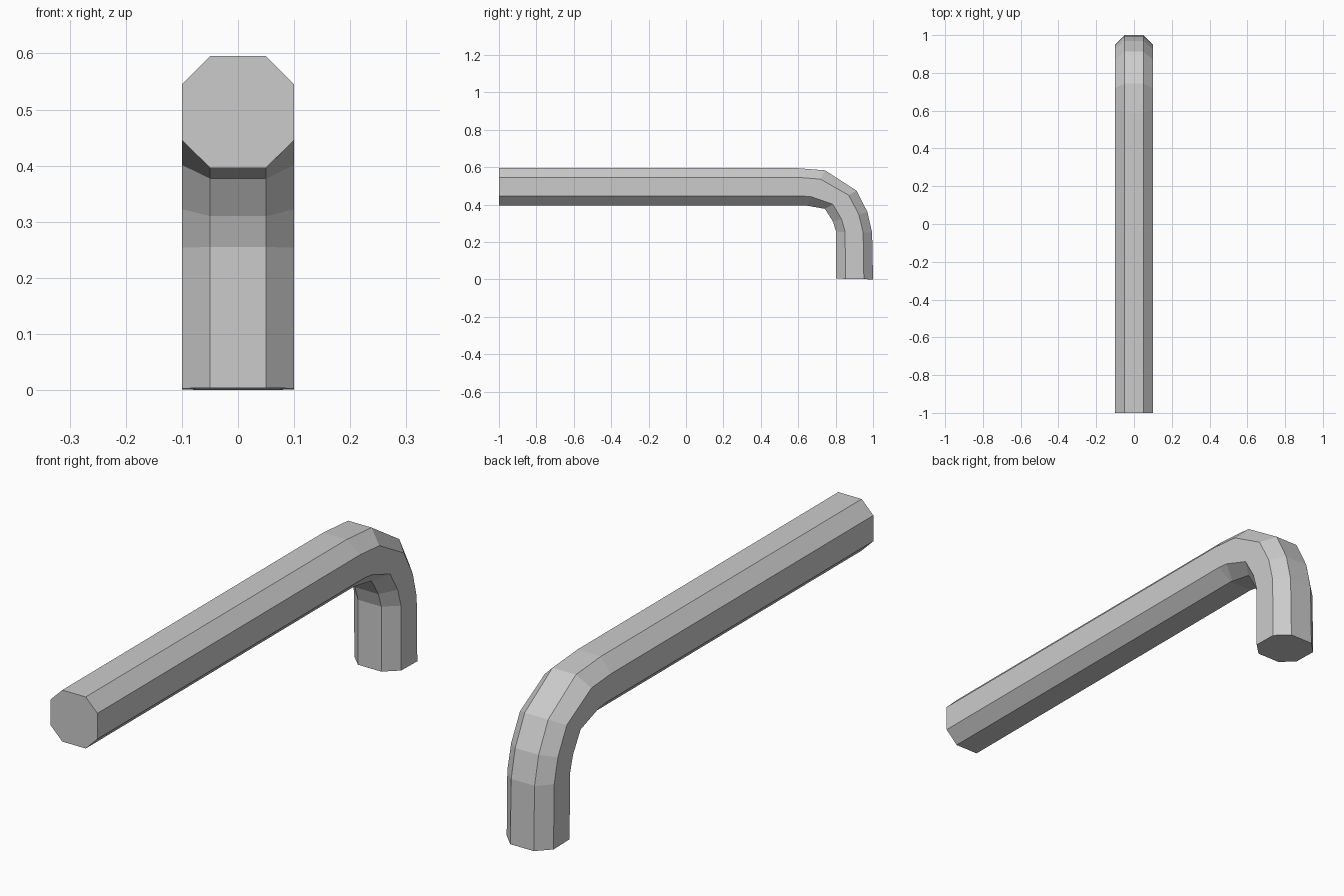
import bpy, bmesh
from mathutils import Vector

if "Cube" in bpy.data.objects:
    bpy.data.objects.remove(bpy.data.objects["Cube"])

# Outer and inner (y, z) points of each ring along the bent bar
RINGS = [
    ((-1.0, 0.595), (-1.0, 0.396)),
    ((0.59, 0.595), (0.638, 0.396)),
    ((0.743, 0.583), (0.648, 0.394)),
    ((0.912, 0.474), (0.743, 0.377)),
    ((0.97, 0.36), (0.785, 0.31)),
    ((0.995, 0.25), (0.803, 0.255)),
    ((1.0, 0.0), (0.803, 0.004)),
]
# Octagonal section: x offset, fraction from outer to inner side
SECTION = [(-0.05, 0), (0.05, 0), (0.1, 0.25), (0.1, 0.75),
           (0.05, 1), (-0.05, 1), (-0.1, 0.75), (-0.1, 0.25)]

bm = bmesh.new()
loops = []
for outer, inner in RINGS:
    a, b = Vector((0, *outer)), Vector((0, *inner))
    loops.append([bm.verts.new(a.lerp(b, t) + Vector((x, 0, 0))) for x, t in SECTION])

# Bar sides
n = len(SECTION)
for r0, r1 in zip(loops, loops[1:]):
    for i in range(n):
        j = (i + 1) % n
        bm.faces.new((r0[i], r0[j], r1[j], r1[i]))

# End caps
bm.faces.new(loops[0])
bm.faces.new(loops[-1])
bmesh.ops.recalc_face_normals(bm, faces=bm.faces)

mesh = bpy.data.meshes.new("hex_key_bar")
bm.to_mesh(mesh)
bm.free()
bar = bpy.data.objects.new("bent_bar", mesh)
bpy.context.collection.objects.link(bar)
